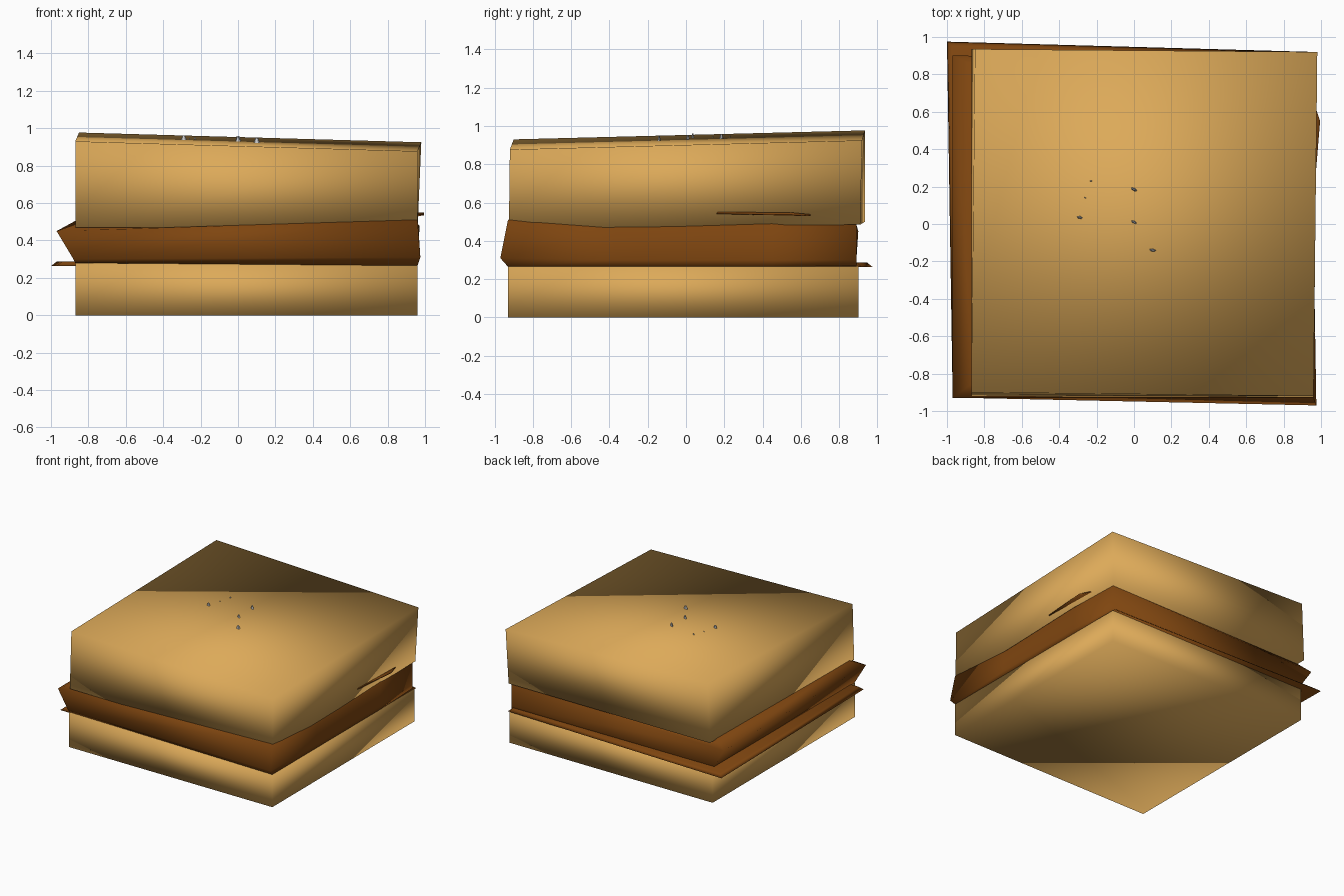
import bpy, bmesh, math
from mathutils import Matrix, Vector


def material(name, color):
    m = bpy.data.materials.new(name)
    m.diffuse_color = (*color, 1)
    return m


bread = material("bread", (0.72, 0.40, 0.10))
brown = material("filling", (0.21, 0.06, 0.005))


def finish(name, bm, mat=None, smooth=True):
    bmesh.ops.recalc_face_normals(bm, faces=bm.faces)
    me = bpy.data.meshes.new(name)
    bm.to_mesh(me)
    bm.free()
    for p in me.polygons:
        p.use_smooth = smooth
    if mat:
        me.materials.append(mat)
    ob = bpy.data.objects.new(name, me)
    bpy.context.collection.objects.link(ob)
    return ob


def loft(name, rings, mat):
    """Stack matching rings of points into a closed slab."""
    bm = bmesh.new()
    vs = [[bm.verts.new(p) for p in r] for r in rings]
    n = len(rings[0])
    for a, b in zip(vs, vs[1:]):
        for i in range(n):
            j = (i + 1) % n
            bm.faces.new((a[i], a[j], b[j], b[i]))
    bm.faces.new(vs[0])
    bm.faces.new(vs[-1])
    return finish(name, bm, mat)


# Corner order: front left, front right, back right, back left
def box_ring(zs):
    xy = [(-0.87, -0.93), (0.96, -0.93), (0.96, 0.90), (-0.87, 0.90)]
    return [(x, y, z) for (x, y), z in zip(xy, zs)]


# Lower bread slab
loft("bottom_bun", [box_ring([0] * 4), box_ring([0.28, 0.265, 0.265, 0.28])], bread)

# Thin slice that sticks out at the back and left
sheet = [(-0.97, -0.90), (0.96, -0.93), (0.96, 0.92), (-1.0, 0.975)]
loft("thin_slice", [[(x, y, 0.263) for x, y in sheet],
                    [(x * 0.97, y * 0.97, 0.287) for x, y in sheet]], brown)

# Uneven filling slab; extra points along the right side give the wavy top edge
loft("filling", [
    [(-0.87, -0.92, 0.28), (0.96, -0.93, 0.265), (0.96, -0.37, 0.265),
     (0.96, 0.45, 0.265), (0.95, 0.89, 0.265), (-0.87, 0.88, 0.28)],
    [(-0.88, -0.93, 0.30), (0.975, -0.97, 0.31), (0.965, -0.37, 0.30),
     (0.965, 0.45, 0.30), (0.95, 0.89, 0.30), (-0.87, 0.88, 0.29)],
    [(-0.97, -0.93, 0.45), (0.96, -0.93, 0.51), (0.965, -0.37, 0.46),
     (0.97, 0.45, 0.48), (0.95, 0.89, 0.485), (-0.97, 0.90, 0.45)],
    [(-0.86, -0.85, 0.49), (0.92, -0.88, 0.515), (0.93, -0.37, 0.50),
     (0.93, 0.45, 0.52), (0.91, 0.86, 0.50), (-0.86, 0.85, 0.51)],
], brown)

# Sliver of filling poking through the right face of the top slab
loft("filling_sliver", [
    [(0.94, -0.12, 0.545), (0.995, 0.55, 0.535), (0.94, 0.72, 0.525)],
    [(0.94, -0.12, 0.553), (0.995, 0.55, 0.548), (0.94, 0.72, 0.532)]], brown)

# Tilted upper bread slab
loft("top_bun", [
    [(-0.87, -0.92, 0.47), (0.96, -0.925, 0.465), (0.96, 0.91, 0.485), (-0.87, 0.935, 0.50)],
    [(-0.87, -0.90, 0.93), (0.96, -0.92, 0.877), (0.98, 0.92, 0.925), (-0.85, 0.935, 0.977)]],
    bread)

# Small seeds resting on the tilted top
seeds = [(-0.29, 0.035, 0.025, -10), (0.0, 0.185, 0.028, -30), (0.0, 0.01, 0.025, -25),
         (0.10, -0.14, 0.028, -8), (-0.23, 0.23, 0.01, 0), (-0.26, 0.14, 0.008, -40)]
for i, (x, y, r, deg) in enumerate(seeds):
    bm = bmesh.new()
    z = 0.929 - 0.0275 * x + 0.0255 * y
    mat = (Matrix.Translation(Vector((x, y, z))) @ Matrix.Rotation(math.radians(deg), 4, 'Z')
           @ Matrix.Diagonal((r, r * 0.45, r * 0.9, 1)))
    bmesh.ops.create_cone(bm, cap_ends=True, segments=5, radius1=1, radius2=0.3, depth=2, matrix=mat)
    finish(f"seed_{i + 1}", bm, smooth=False)
